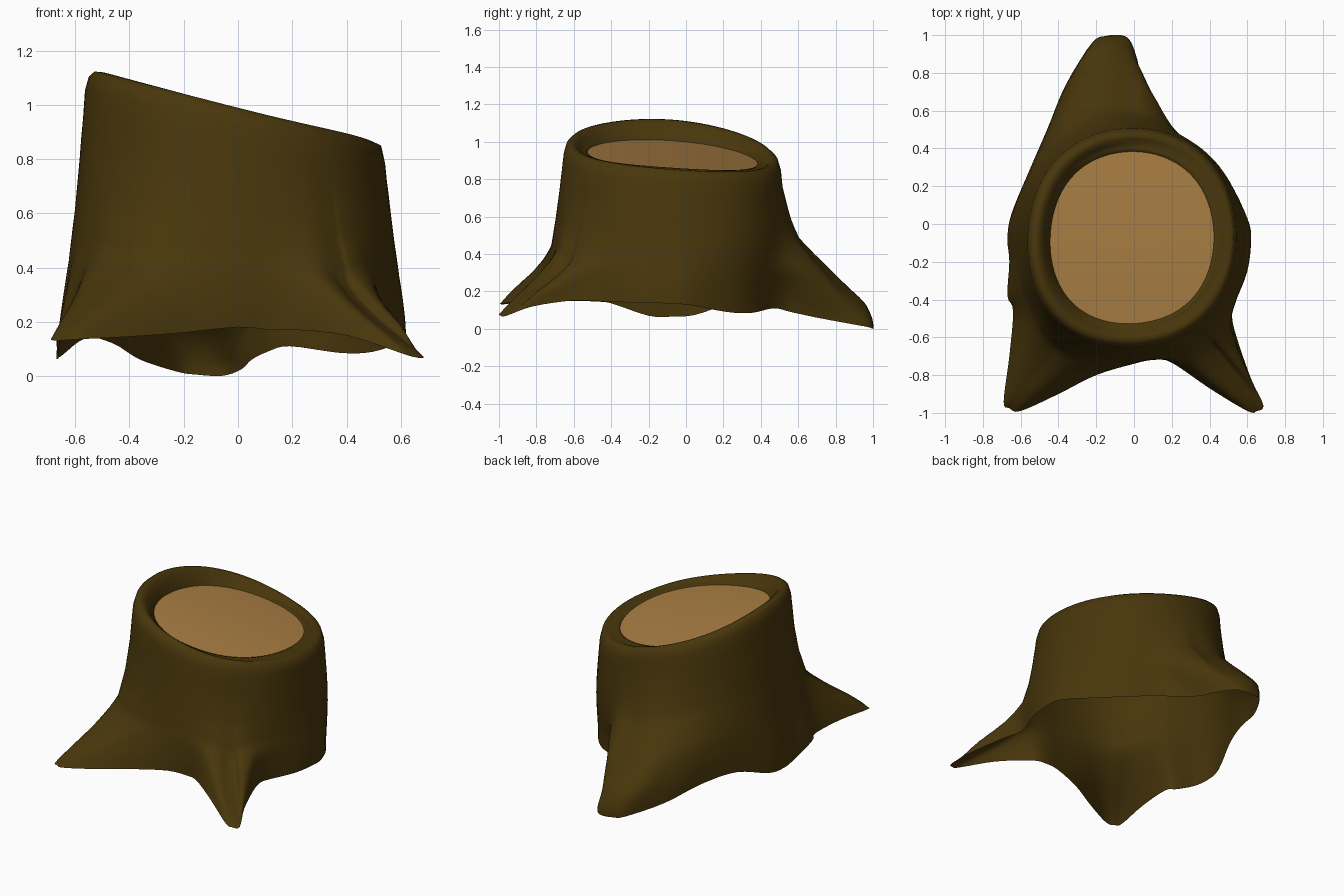
import bpy, bmesh, math
from mathutils import Vector

if "Cube" in bpy.data.objects:
    bpy.data.objects.remove(bpy.data.objects["Cube"])

CX, CY = -0.008, -0.07         # trunk axis
RX, RY = 0.55, 0.578           # trunk radii at the top
INNER = 0.785                  # cut face size relative to the trunk


def material(name, rgb):
    m = bpy.data.materials.new(name)
    m.diffuse_color = (*rgb, 1)
    m.use_nodes = True
    m.node_tree.nodes["Principled BSDF"].inputs["Base Color"].default_value = m.diffuse_color
    return m


def make_object(name, bm, mat):
    bmesh.ops.recalc_face_normals(bm, faces=bm.faces)
    me = bpy.data.meshes.new(name)
    bm.to_mesh(me)
    bm.free()
    me.materials.append(mat)
    for p in me.polygons:
        p.use_smooth = True
    ob = bpy.data.objects.new(name, me)
    bpy.context.collection.objects.link(ob)
    return ob


def closed_spline(pts, steps):
    """Catmull-Rom curve through a closed loop of points."""
    out, n = [], len(pts)
    for i in range(n):
        a, b, c, d = (Vector(pts[(i + k) % n]) for k in (-1, 0, 1, 2))
        for s in range(steps):
            t = s / steps
            out.append(0.5 * (2 * b + (c - a) * t + (2 * a - 5 * b + 4 * c - d) * t * t
                              + (3 * b - a - 3 * c + d) * t ** 3))
    return out


def lookup(table, h):
    """Linear interpolation in a table of falling heights."""
    for (h0, f0), (h1, f1) in zip(table, table[1:]):
        if h >= h1:
            return f0 + (f1 - f0) * (h0 - h) / (h0 - h1)
    return table[-1][1]


def loft(bm, rings):
    rows = [[bm.verts.new(p) for p in ring] for ring in rings]
    n = len(rows[0])
    for a, b in zip(rows, rows[1:]):
        for i in range(n):
            bm.faces.new((a[i], a[(i + 1) % n], b[(i + 1) % n], b[i]))
    return rows


def rim_z(a):
    return 0.97 - 0.133 * math.cos(a) - 0.042 * math.sin(a) + 0.018 * math.cos(2 * a)


def disc_z(x, y):
    return 0.925 - 0.17 * x - 0.08 * y - 0.1 * y * y


def ring_point(a, rx, ry, z=0):
    """Slightly squared trunk section, fuller at the front left."""
    k = 1 + .012 * (1 - math.cos(4 * a)) + .04 * max(0, math.cos(a + math.radians(135))) ** 4
    return Vector((CX + k * rx * math.cos(a), CY + k * ry * math.sin(a), z))


# Ground outline with three roots: x, y, height of the lower edge
outline = [
    (0.62, -0.08, .135), (0.60, 0.03, .125), (0.50, 0.22, .09), (0.38, 0.35, .085),
    (0.19, 0.47, .11), (0.11, 0.56, .09), (0.05, 0.70, .06), (0.02, 0.86, .03),
    (-0.02, 0.97, .01), (-0.07, 1.0, 0), (-0.15, 0.995, .005), (-0.22, 0.96, .015),
    (-0.36, 0.74, .06), (-0.46, 0.50, .12), (-0.56, 0.27, .14), (-0.65, 0.05, .075),
    (-0.67, -0.08, .065), (-0.66, -0.2, .07), (-0.67, -0.38, .13), (-0.64, -0.46, .145),
    (-0.66, -0.7, .15), (-0.69, -0.94, .135), (-0.66, -0.975, .13), (-0.60, -0.99, .135),
    (-0.40, -0.90, .145), (-0.20, -0.80, .16), (0.0, -0.74, .18), (0.12, -0.715, .17),
    (0.21, -0.74, .17), (0.40, -0.87, .15), (0.60, -0.99, .085), (0.65, -0.99, .07),
    (0.685, -0.96, .07), (0.62, -0.82, .12), (0.55, -0.62, .15), (0.52, -0.5, .15),
    (0.535, -0.42, .145), (0.60, -0.25, .14)]
base = closed_spline(outline, 4)
angles = [math.atan2(p.y - CY, p.x - CX) for p in base]


def round_ring(ring, width):
    """Even out a ring's radius over neighbouring directions, to round the root ridges."""
    radii = [math.hypot(p.x - CX, p.y - CY) for p in ring]
    dirs = [math.atan2(p.y - CY, p.x - CX) for p in ring]
    for p, a, r in zip(ring, dirs, radii):
        total = weight = 0
        for b, q in zip(dirs, radii):
            d = (b - a + math.pi) % math.tau - math.pi
            w = math.exp(-(d / width) ** 2)
            total += w * q
            weight += w
        k = total / weight / r
        p.x, p.y = CX + (p.x - CX) * k, CY + (p.y - CY) * k


# How far the roots have spread out at each relative height
back_root = [(1, 0), (.92, 0), (.75, .07), (.65, .12), (.55, .21), (.45, .4), (.3, .71), (.16, .94), (.05, 1), (0, 1)]
front_root = [(1, 0), (.75, 0), (.55, .04), (.36, .14), (.28, .3), (.19, .52), (.1, .77), (.03, .94), (0, 1)]

bark = material("dark bark", (0.066, 0.038, 0.0035))
wood = material("cut wood", (0.40, 0.21, 0.056))

# Bark shell: rolled rim, trunk wall and spreading roots, open underneath
rings = []
rim = ((INNER - .015, None), (INNER, -1), (.82, .065), (.86, .025), (.90, .005), (.94, .003), (.975, .02))
for k, drop in rim:
    ring = []
    for a in angles:
        p = ring_point(a, RX * k, RY * k, rim_z(a))
        if drop is None:
            p.z = disc_z(p.x, p.y) - .03
        elif drop < 0:
            p.z = disc_z(p.x, p.y) + .003
        else:
            p.z = max(p.z - drop, disc_z(p.x, p.y) + .006)
        ring.append(p)
    rings.append(ring)
heights = [1, .9, .82, .75, .68, .61, .55, .5, .45, .4, .36, .32, .28, .235, .19, .145, .1, .065, .03, 0]
for h in heights:
    ring = []
    for a, b in zip(angles, base):
        top = rim_z(a) - .07
        w = min(1, max(0, (math.sin(a) + .3) / .8))
        w = w * w * (3 - 2 * w)
        f = w * lookup(back_root, h) + (1 - w) * lookup(front_root, h)
        flare = (.065 - .02 * math.sin(a)) * (1 - h)
        p = ring_point(a, RX + flare, RY + flare)
        p = p.lerp(Vector((b.x, b.y, 0)), f)
        p.z = b.z + (top - b.z) * h
        ring.append(p)
    if 0 < h < .9:
        round_ring(ring, .18 * min(1, h / .3))
    rings.append(ring)
bm = bmesh.new()
loft(bm, rings)
make_object("bark_shell", bm, bark)

# Cut wood face, sloping down to the right
bm = bmesh.new()
rings = []
for k in (1, .75, .5, .25):
    ring = [ring_point(math.tau * i / 64, RX * INNER * k, RY * INNER * k) for i in range(64)]
    for p in ring:
        p.z = disc_z(p.x, p.y)
    rings.append(ring)
bm.faces.new(loft(bm, rings)[-1])
disc = make_object("cut_face", bm, wood)
if disc.data.polygons[0].normal.z < 0:
    disc.data.flip_normals()
